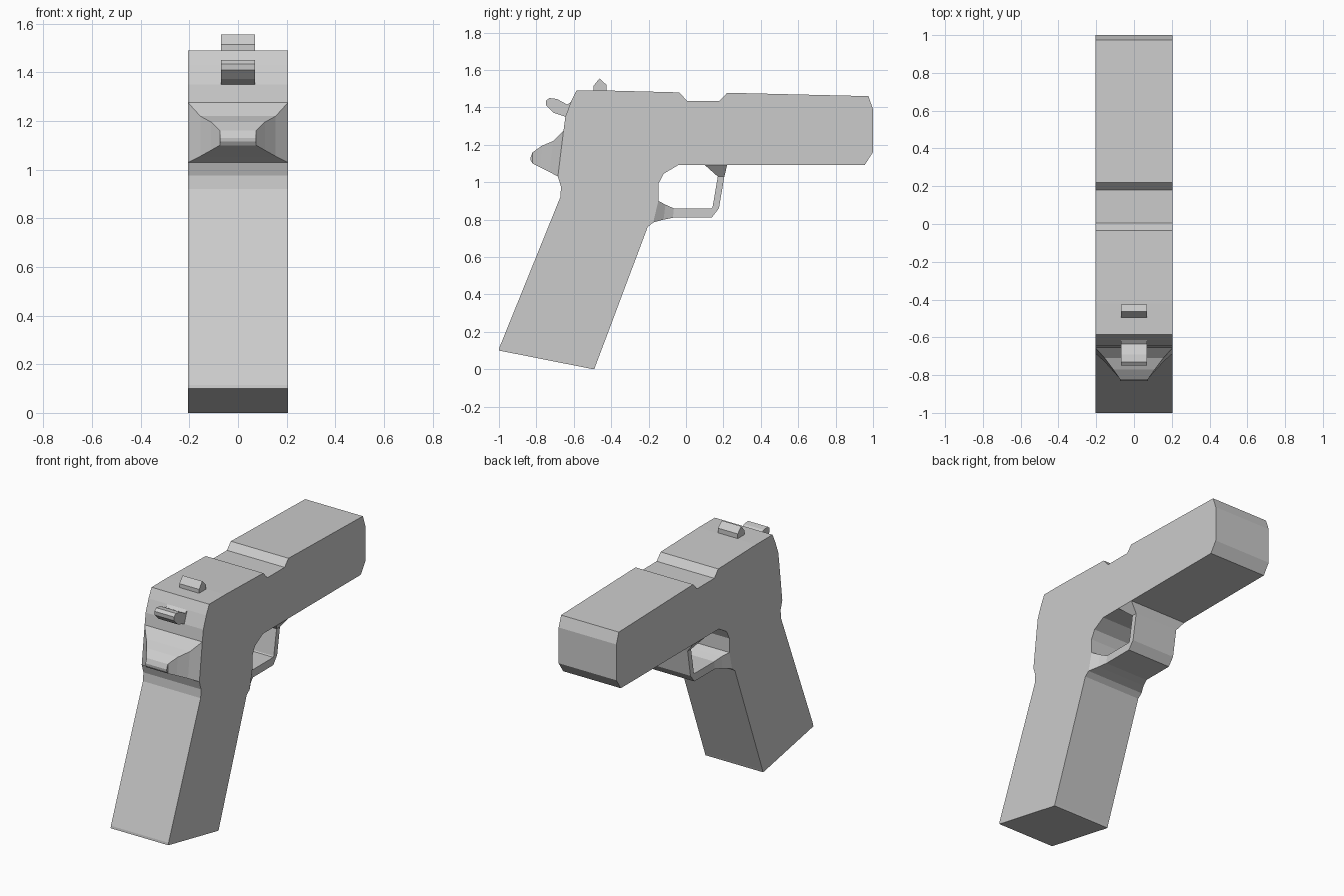
import bpy, bmesh

if "Cube" in bpy.data.objects:
    bpy.data.objects.remove(bpy.data.objects["Cube"])

BODY_HALF = 0.205
GUARD_HALF = 0.155
SMALL_HALF = 0.07


def finish(name, bm):
    bmesh.ops.recalc_face_normals(bm, faces=bm.faces)
    mesh = bpy.data.meshes.new(name)
    bm.to_mesh(mesh)
    bm.free()
    obj = bpy.data.objects.new(name, mesh)
    bpy.context.collection.objects.link(obj)
    return obj


def extrude_profile(name, points, half):
    """Side profile of (y, z) points, extruded across x."""
    bm = bmesh.new()
    left = [bm.verts.new((-half, y, z)) for y, z in points]
    right = [bm.verts.new((half, y, z)) for y, z in points]
    bm.faces.new(left)
    bm.faces.new(right)
    n = len(points)
    for i in range(n):
        j = (i + 1) % n
        bm.faces.new((left[i], left[j], right[j], right[i]))
    return finish(name, bm)


def loft(name, stations, cap_end=False):
    """Rectangular sections: upper (y, z), lower (y, z), half width."""
    bm = bmesh.new()
    rings = []
    for (yu, zu), (yl, zl), w in stations:
        rings.append([bm.verts.new(c) for c in
                      ((-w, yu, zu), (w, yu, zu), (w, yl, zl), (-w, yl, zl))])
    for a, b in zip(rings, rings[1:]):
        for i in range(4):
            j = (i + 1) % 4
            bm.faces.new((a[i], a[j], b[j], b[i]))
    if cap_end:
        bm.faces.new(rings[-1])
    return finish(name, bm)


# Grip, frame and slide as one side profile
extrude_profile("body", [
    (-1.0, 0.10), (-0.51, 0.003), (-0.49, 0.0), (-0.485, 0.015),
    (-0.205, 0.76), (-0.175, 0.785), (-0.148, 0.90), (-0.148, 0.99),
    (-0.12, 1.045), (-0.04, 1.092), (0.955, 1.092), (1.0, 1.16),
    (1.0, 1.39), (0.975, 1.46), (0.22, 1.478), (0.18, 1.435),
    (0.005, 1.435), (-0.035, 1.48), (-0.42, 1.49), (-0.585, 1.49),
    (-0.615, 1.43), (-0.645, 1.35), (-0.655, 1.275), (-0.685, 1.03),
    (-0.668, 0.975), (-0.672, 0.92), (-0.998, 0.115)], BODY_HALF)

# Trigger guard, flaring into the grip and the frame
loft("trigger_guard", [
    ((-0.148, 0.90), (-0.175, 0.785), BODY_HALF),
    ((-0.11, 0.88), (-0.12, 0.80), 0.175),
    ((-0.065, 0.86), (-0.07, 0.81), GUARD_HALF),
    ((0.137, 0.86), (0.137, 0.81), GUARD_HALF),
    ((0.142, 0.866), (0.176, 0.86), GUARD_HALF),
    ((0.17, 1.03), (0.205, 1.03), GUARD_HALF),
    ((0.10, 1.092), (0.22, 1.092), BODY_HALF)])

# Rear spur above the grip, tapering backwards
loft("grip_tang", [
    ((-0.655, 1.275), (-0.685, 1.03), BODY_HALF),
    ((-0.71, 1.22), (-0.73, 1.055), 0.155),
    ((-0.77, 1.195), (-0.78, 1.08), 0.11),
    ((-0.82, 1.16), (-0.82, 1.10), 0.075),
    ((-0.832, 1.13), (-0.83, 1.115), 0.075)], cap_end=True)

# Hammer, rooted inside the body
extrude_profile("hammer", [
    (-0.60, 1.44), (-0.635, 1.415), (-0.69, 1.445), (-0.73, 1.45),
    (-0.75, 1.435), (-0.748, 1.41), (-0.71, 1.372), (-0.645, 1.35),
    (-0.60, 1.35)], SMALL_HALF)

# Rear sight
extrude_profile("rear_sight", [
    (-0.495, 1.485), (-0.495, 1.515), (-0.462, 1.555),
    (-0.425, 1.52), (-0.425, 1.485)], SMALL_HALF)
